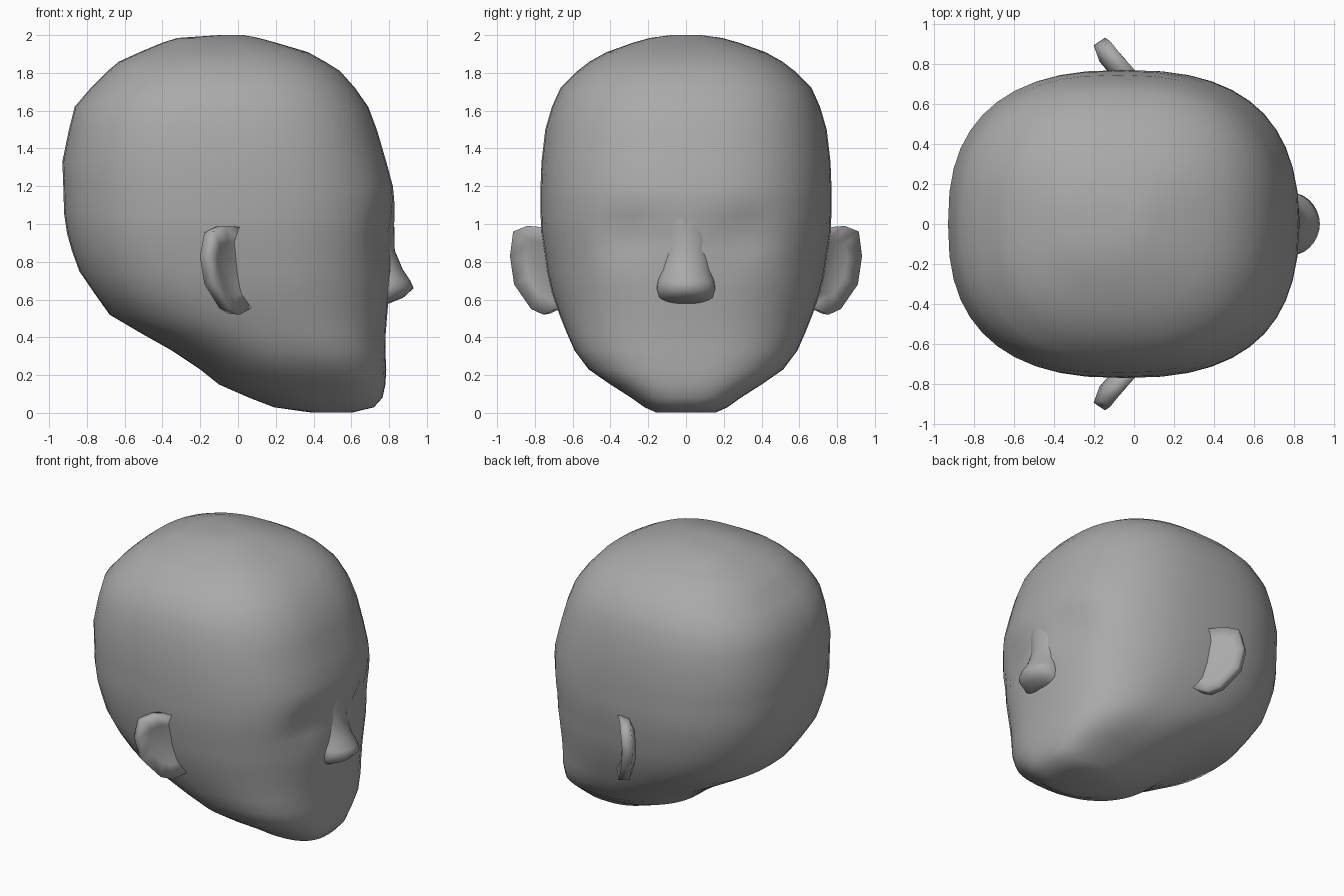
import bpy, bmesh
from math import cos, sin, pi, exp, copysign

if "Cube" in bpy.data.objects:
    bpy.data.objects.remove(bpy.data.objects["Cube"])

# Dark grey for every part
GREY = bpy.data.materials.new("dark_grey")
GREY.diffuse_color = (0.4, 0.4, 0.4, 1)
GREY.use_nodes = True
GREY.node_tree.nodes["Principled BSDF"].inputs["Base Color"].default_value = GREY.diffuse_color


def finish(name, bm, angle):
    bmesh.ops.recalc_face_normals(bm, faces=bm.faces)
    me = bpy.data.meshes.new(name)
    bm.to_mesh(me)
    bm.free()
    me.materials.append(GREY)
    ob = bpy.data.objects.new(name, me)
    bpy.context.collection.objects.link(ob)
    bpy.ops.object.select_all(action='DESELECT')
    ob.select_set(True)
    bpy.context.view_layer.objects.active = ob
    bpy.ops.object.shade_smooth_by_angle(angle=angle)
    return ob


def bridge(bm, a, b):
    n = len(a)
    for i in range(n):
        bm.faces.new((a[i], a[(i + 1) % n], b[(i + 1) % n], b[i]))


def loft(name, slices, seg, power, dent=None):
    """Stack rounded horizontal slices: (z, back x, front x, half width)."""
    bm = bmesh.new()
    rings = []
    for z, xb, xf, w in slices:
        ring = []
        for i in range(seg):
            t = 2 * pi * i / seg
            c, s = cos(t), sin(t)
            p = power(z, c)
            x = (xb + xf) / 2 + (xf - xb) / 2 * copysign(abs(c) ** (2 / p), c)
            y = w * copysign(abs(s) ** (2 / p), s)
            if dent and c > 0:
                x -= dent(y, z)
            ring.append(bm.verts.new((x, y, z)))
        rings.append(ring)
    for a, b in zip(rings, rings[1:]):
        bridge(bm, a, b)
    bm.faces.new(rings[0])
    bm.faces.new(rings[-1])
    return finish(name, bm, pi / 2.2)


# Skull, face and jaw: shallow eye sockets, tapered underside of the jaw
def eye_socket(y, z):
    return 0.055 * exp(-((abs(y) - 0.29) / 0.15) ** 2 - ((z - 0.95) / 0.11) ** 2)


def head_power(z, c):
    low = min(1, max(0, (0.6 - z) / 0.3))
    return 2.5 + low * (0.2 if c > 0 else -0.4)


loft("head", [
    (0.003, 0.38, 0.61, 0.16), (0.03, 0.19, 0.72, 0.22), (0.08, 0.06, 0.765, 0.29),
    (0.15, -0.10, 0.78, 0.40), (0.23, -0.20, 0.785, 0.515), (0.33, -0.35, 0.78, 0.59),
    (0.42, -0.51, 0.782, 0.63), (0.52, -0.68, 0.79, 0.67), (0.64, -0.765, 0.80, 0.71),
    (0.75, -0.84, 0.81, 0.735), (0.86, -0.88, 0.815, 0.75), (0.95, -0.905, 0.825, 0.765),
    (1.05, -0.92, 0.83, 0.77), (1.13, -0.923, 0.827, 0.77), (1.20, -0.925, 0.82, 0.77),
    (1.33, -0.93, 0.785, 0.765),
    (1.50, -0.895, 0.735, 0.745), (1.62, -0.865, 0.69, 0.71), (1.72, -0.78, 0.62, 0.665),
    (1.81, -0.69, 0.54, 0.575), (1.86, -0.63, 0.46, 0.51), (1.91, -0.52, 0.37, 0.42),
    (1.96, -0.40, 0.20, 0.28), (1.985, -0.32, 0.11, 0.19), (2.0, -0.10, 0.03, 0.08),
], 44, head_power, eye_socket)

# Nose, its bridge fading into the brow
loft("nose", [
    (0.58, 0.66, 0.80, 0.12), (0.61, 0.66, 0.875, 0.145), (0.66, 0.66, 0.93, 0.155),
    (0.70, 0.66, 0.912, 0.15), (0.76, 0.66, 0.872, 0.13), (0.86, 0.66, 0.83, 0.12),
    (0.96, 0.66, 0.828, 0.13), (1.05, 0.66, 0.825, 0.14),
], 28, lambda z, c: 1.9)

# Ears: thick angled plates with a scooped front
RIM = [(0.05, 0.72, 0.98), (-0.06, 0.84, 0.99), (-0.12, 0.915, 0.96),
       (-0.145, 0.932, 0.83), (-0.12, 0.91, 0.68), (-0.04, 0.82, 0.55),
       (0.01, 0.755, 0.52), (0.08, 0.67, 0.56)]


def ear(name, side):
    bm = bmesh.new()
    centre = (0.0, 0.78, 0.77)

    def ring(k, dx, dy):
        pts = [[c + (p - c) * k for p, c in zip(pt, centre)] for pt in RIM]
        return [bm.verts.new((x + dx, side * (y + dy), z)) for x, y, z in pts]

    scoop = ring(0.62, -0.02, -0.02)
    front = ring(1.0, 0, 0)
    back = ring(0.98, -0.06, -0.035)
    inner = ring(0.6, -0.085, -0.06)
    for a, b in ((scoop, front), (front, back), (back, inner)):
        bridge(bm, a, b)
    bm.faces.new(scoop)
    bm.faces.new(inner)
    finish(name, bm, pi * 0.7)


for name, side in (("ear_left", 1), ("ear_right", -1)):
    ear(name, side)
